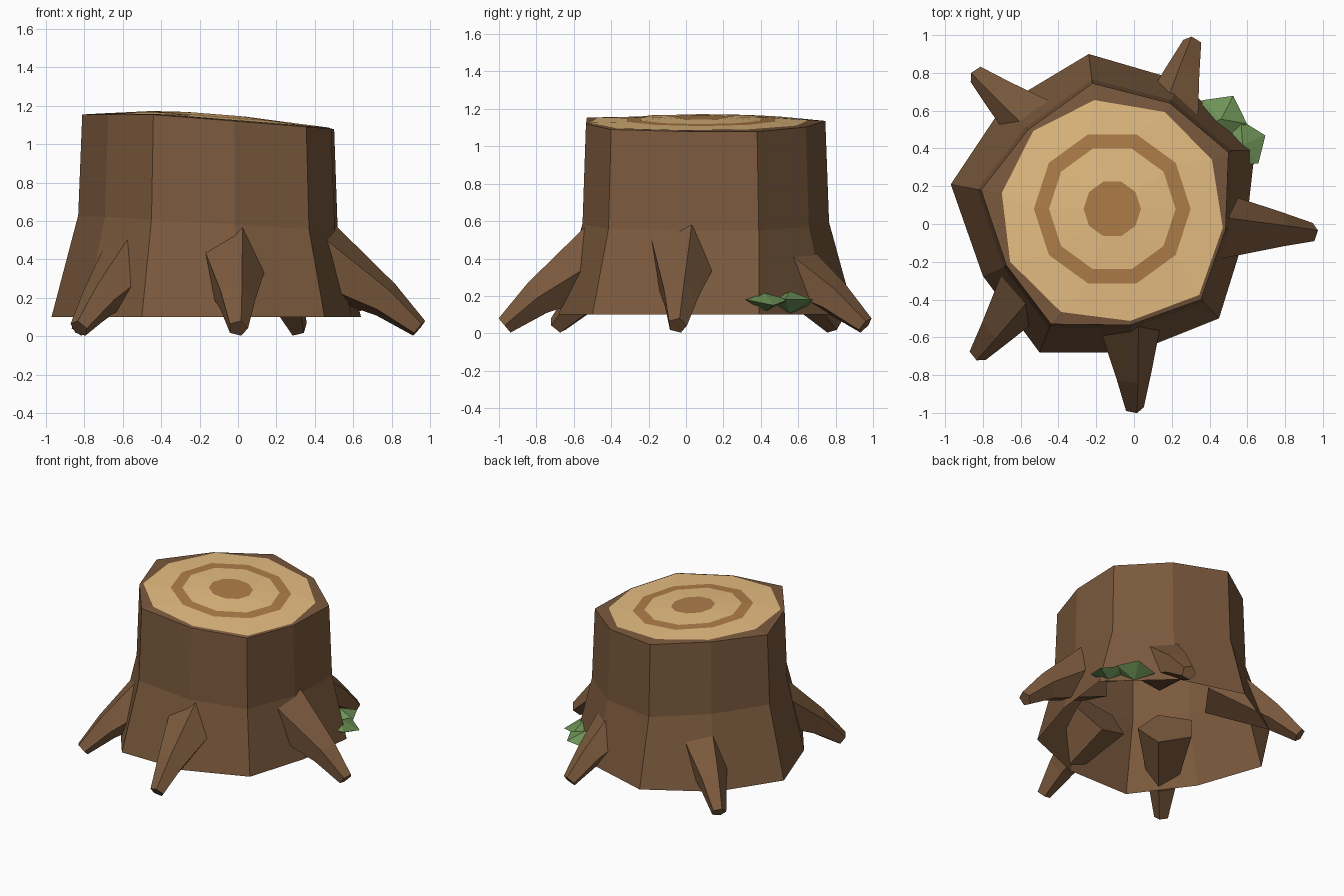
import bpy, bmesh, math
from mathutils import Vector

if "Cube" in bpy.data.objects:
    bpy.data.objects.remove(bpy.data.objects["Cube"])


def material(name, rgb):
    m = bpy.data.materials.new(name)
    m.diffuse_color = (*rgb, 1.0)
    m.use_nodes = True
    m.node_tree.nodes["Principled BSDF"].inputs["Base Color"].default_value = m.diffuse_color
    return m


BARK = material("bark brown", (0.198, 0.101, 0.047))
WOOD = material("cut wood tan", (0.80, 0.52, 0.225))
RING = material("growth ring brown", (0.44, 0.21, 0.068))
MOSS = material("moss green", (0.155, 0.29, 0.095))


def finish(bm, name, mats):
    bmesh.ops.recalc_face_normals(bm, faces=bm.faces)
    mesh = bpy.data.meshes.new(name)
    bm.to_mesh(mesh)
    bm.free()
    for m in mats:
        mesh.materials.append(m)
    ob = bpy.data.objects.new(name, mesh)
    bpy.context.collection.objects.link(ob)
    return ob


def loft(bm, loops, mat_ids):
    """Join consecutive closed loops of points with quads."""
    rings = [[bm.verts.new(p) for p in loop] for loop in loops]
    n = len(rings[0])
    for a, b, mid in zip(rings, rings[1:], mat_ids):
        for i in range(n):
            j = (i + 1) % n
            bm.faces.new((a[i], a[j], b[j], b[i])).material_index = mid
    return rings


# Trunk outlines, ten sides, counter-clockwise from +x
CX, CY = -0.115, 0.08
base = [(0.59, -0.05), (0.64, 0.39), (0.24, 0.76), (-0.24, 0.90), (-0.69, 0.63),
        (-0.97, 0.21), (-0.80, -0.275), (-0.50, -0.68), (0.0, -0.68), (0.45, -0.50)]
rim = [(0.485, -0.03), (0.50, 0.38), (0.19, 0.64), (-0.22, 0.745), (-0.56, 0.50),
       (-0.81, 0.18), (-0.675, -0.22), (-0.44, -0.53), (-0.02, -0.535), (0.355, -0.40)]
cut = [(0.47, -0.02), (0.413, 0.339), (0.164, 0.593), (-0.21, 0.656), (-0.534, 0.492),
       (-0.70, 0.164), (-0.656, -0.20), (-0.386, -0.466), (-0.02, -0.513), (0.345, -0.376)]


def top_z(x, lift):
    return 1.154 - 0.08 * max(0.0, x + 0.45) + lift


def circle(r):
    return [(CX + r * math.cos(math.tau * i / 10), CY + r * math.sin(math.tau * i / 10))
            for i in range(10)]


# Trunk: open underneath, flared base, slanted top with growth rings
mid = [(CX + (x - CX) * 1.03, CY + (y - CY) * 1.03) for x, y in rim]
loops = [[(x, y, 0.10) for x, y in base],
         [(x, y, 0.63 - 0.06 * (x + 0.83)) for x, y in mid]]
for pts, lift in ((rim, 0.0), (cut, 0.006), (circle(0.415), 0.014),
                  (circle(0.335), 0.018), (circle(0.152), 0.028)):
    loops.append([(x, y, top_z(x, lift)) for x, y in pts])
bm = bmesh.new()
rings = loft(bm, loops, [0, 0, 0, 1, 2, 1])
bm.faces.new(rings[-1]).material_index = 2
finish(bm, "trunk", [BARK, WOOD, RING])

# Roots: five-sided bent tapering tubes; (reach, sideways, height, radius, tilt)
SECTIONS = [(0.40, -0.04, 0.425, 0.205, (0.52, 0.855)),
            (0.78, -0.01, 0.19, 0.100, (0.52, 0.855)),
            (0.955, 0.0, 0.042, 0.052, (0.64, 0.77))]


def root(name, tip, angle):
    a = math.radians(angle)
    out = Vector((math.cos(a), math.sin(a), 0))
    side = Vector((-out.y, out.x, 0))
    origin = Vector((tip[0], tip[1], 0)) - out * 0.985
    loops = []
    for u, v, z, r, (tu, tz) in SECTIONS:
        up = out * tu + Vector((0, 0, tz))
        centre = origin + out * u + side * v + Vector((0, 0, z))
        loops.append([])
        for k in range(5):
            t = math.radians(72 + 72 * k)
            loops[-1].append(centre + (up * math.sin(t) + side * math.cos(t)) * r)
    bm = bmesh.new()
    rings = loft(bm, loops, [0, 0])
    bm.faces.new(rings[0])
    bm.faces.new(rings[-1])
    finish(bm, name, [BARK])


root("right_root", (0.97, -0.05), -7)
root("front_root", (0.0, -1.0), -90)
root("front_left_root", (-0.845, -0.71), 230)
root("back_left_root", (-0.85, 0.81), 136)
root("back_root", (0.32, 0.985), 70)


# Moss: flattened five-sided double cones set halfway into the bark
def moss(name, centre, radius, height, turn):
    bm = bmesh.new()

    def put(r, degrees, z):
        t = math.radians(degrees)
        return bm.verts.new((centre[0] + r * math.cos(t), centre[1] + r * math.sin(t),
                             centre[2] + z))

    belt = [put(radius, turn + 72 * i, 0.015 * (-1) ** i) for i in range(5)]
    for pole in (put(0, 0, height), put(0, 0, -height)):
        for i in range(5):
            bm.faces.new((belt[i], belt[(i + 1) % 5], pole))
    finish(bm, name, [MOSS])


moss("back_moss", (0.46, 0.555, 0.165), 0.14, 0.06, 62)
moss("right_moss", (0.575, 0.42, 0.165), 0.13, 0.05, -50)
